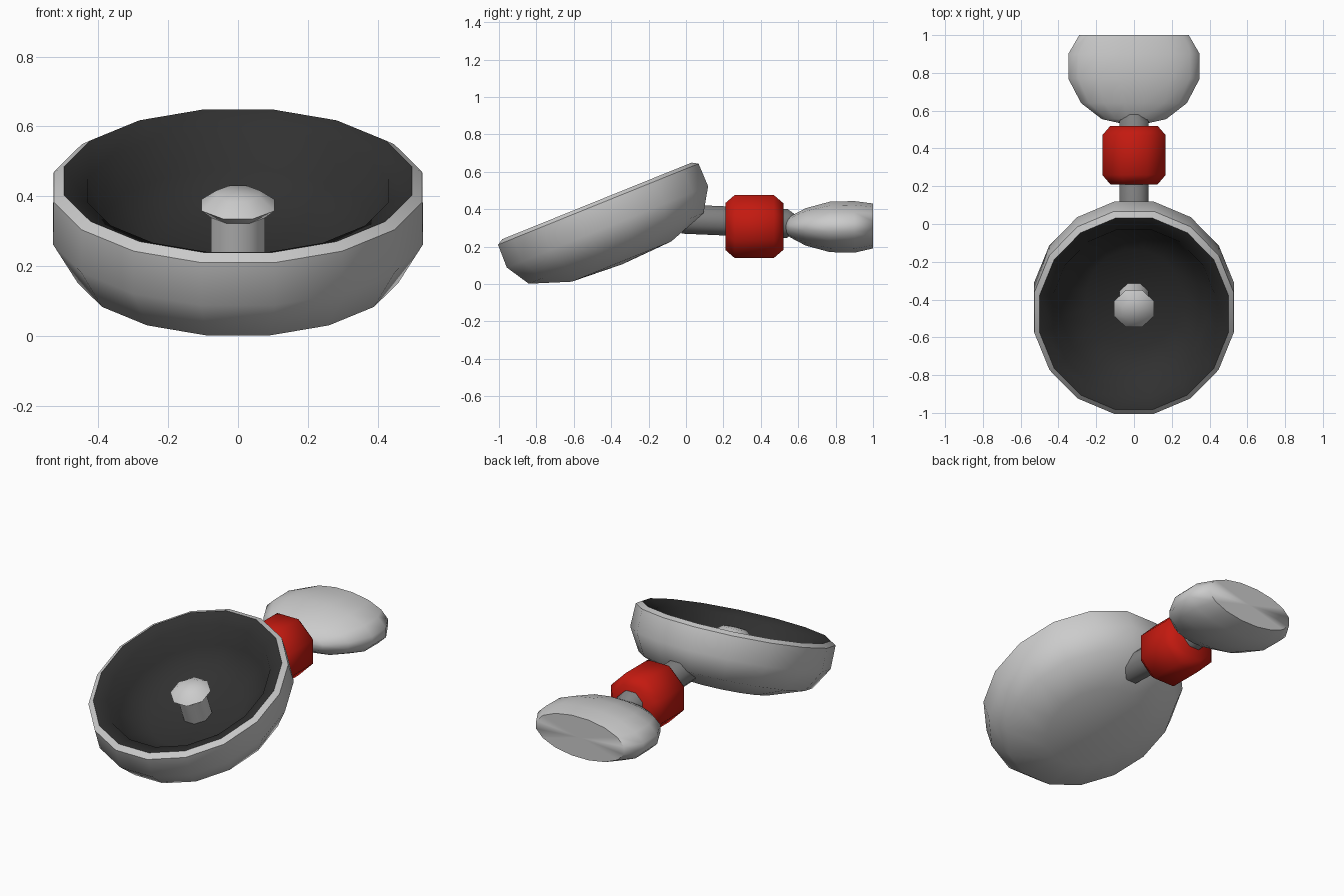
import bpy, bmesh
from math import pi, cos, sin, radians
from mathutils import Matrix

if "Cube" in bpy.data.objects:
    bpy.data.objects.remove(bpy.data.objects["Cube"])


def material(name, rgb):
    m = bpy.data.materials.new(name)
    m.diffuse_color = (*rgb, 1)
    m.use_nodes = True
    m.node_tree.nodes["Principled BSDF"].inputs["Base Color"].default_value = m.diffuse_color
    return m


dark = material("dark_lining", (0.03, 0.03, 0.03))
steel = material("dark_grey", (0.22, 0.22, 0.22))
red = material("red", (0.55, 0.01, 0.005))


def loft(name, rings, sides, tilt=0, loc=(0, 0, 0), mat=None, angle=40):
    """Rings are (height, half width x, half width y, y offset); radius 0 makes a pole."""
    bm = bmesh.new()
    rows = []
    for h, rx, ry, oy in rings:
        row = []
        for i in range(sides):
            a = 2 * pi * (i + 0.5) / sides
            k = 1 / cos(pi / sides)
            row.append(bm.verts.new((rx * k * cos(a), oy + ry * k * sin(a), h)))
        rows.append(row)
    for lo, hi in zip(rows, rows[1:]):
        for i in range(sides):
            j = (i + 1) % sides
            bm.faces.new((lo[i], lo[j], hi[j], hi[i]))
    bmesh.ops.remove_doubles(bm, verts=bm.verts, dist=1e-5)
    bmesh.ops.dissolve_degenerate(bm, edges=bm.edges, dist=1e-5)
    bm.transform(Matrix.Translation(loc) @ Matrix.Rotation(radians(tilt), 4, 'X'))
    me = bpy.data.meshes.new(name)
    bm.to_mesh(me)
    bm.free()
    ob = bpy.data.objects.new(name, me)
    bpy.context.collection.objects.link(ob)
    if mat:
        me.materials.append(mat)
    bpy.ops.object.select_all(action='DESELECT')
    ob.select_set(True)
    bpy.context.view_layer.objects.active = ob
    bpy.ops.object.shade_smooth_by_angle(angle=radians(angle))
    return ob


def rounds(profile, sy=1.0):
    return [(h, r, r * sy, 0) for r, h in profile]


# Tilted dish: outer shell, dark bowl lining, centre post and its cap
DISH = dict(tilt=22, loc=(0, -0.255, -0.103))
OVAL = 1.095
loft("dish_shell", rounds([(0, 0.225), (0.262, 0.24), (0.46, 0.316), (0.53, 0.44),
                           (0.528, 0.571), (0.499, 0.59)], OVAL), 16, **DISH, angle=45)
loft("dish_lining", rounds([(0.499, 0.59), (0.43, 0.56), (0.39, 0.45),
                            (0.25, 0.365), (0, 0.345)], OVAL), 16, **DISH, mat=dark, angle=60)
loft("centre_post", rounds([(0, 0.33), (0.078, 0.33), (0.078, 0.5), (0, 0.5)]), 8, **DISH, angle=50)
loft("post_cap", rounds([(0, 0.485), (0.075, 0.487), (0.105, 0.515),
                         (0.062, 0.55), (0, 0.556)]), 8, **DISH, angle=50)

# Arm running back from the dish
loft("arm", rounds([(0, 0), (0.078, 0), (0.078, 0.56), (0.045, 0.61), (0, 0.61)]), 8,
     tilt=-92.5, loc=(0, -0.02, 0.347), mat=steel, angle=50)

# Red octagonal collar
loft("collar", rounds([(0, 0), (0.125, 0), (0.168, 0.05), (0.168, 0.26),
                       (0.125, 0.31), (0, 0.31)]), 8,
     tilt=-90, loc=(0, 0.21, 0.307), mat=red, angle=50)

# Flattened rear paddle with a cut-off end (local y points down)
loft("rear_paddle", [(0.53, 0, 0, 0), (0.535, 0.08, 0.035, 0), (0.555, 0.17, 0.055, 0),
                     (0.64, 0.28, 0.1, 0), (0.77, 0.348, 0.135, 0), (0.9, 0.348, 0.138, 0),
                     (1.0, 0.29, 0.12, -0.005), (1.0, 0, 0, -0.005)], 16,
     tilt=-90, loc=(0, 0, 0.305), angle=60)
